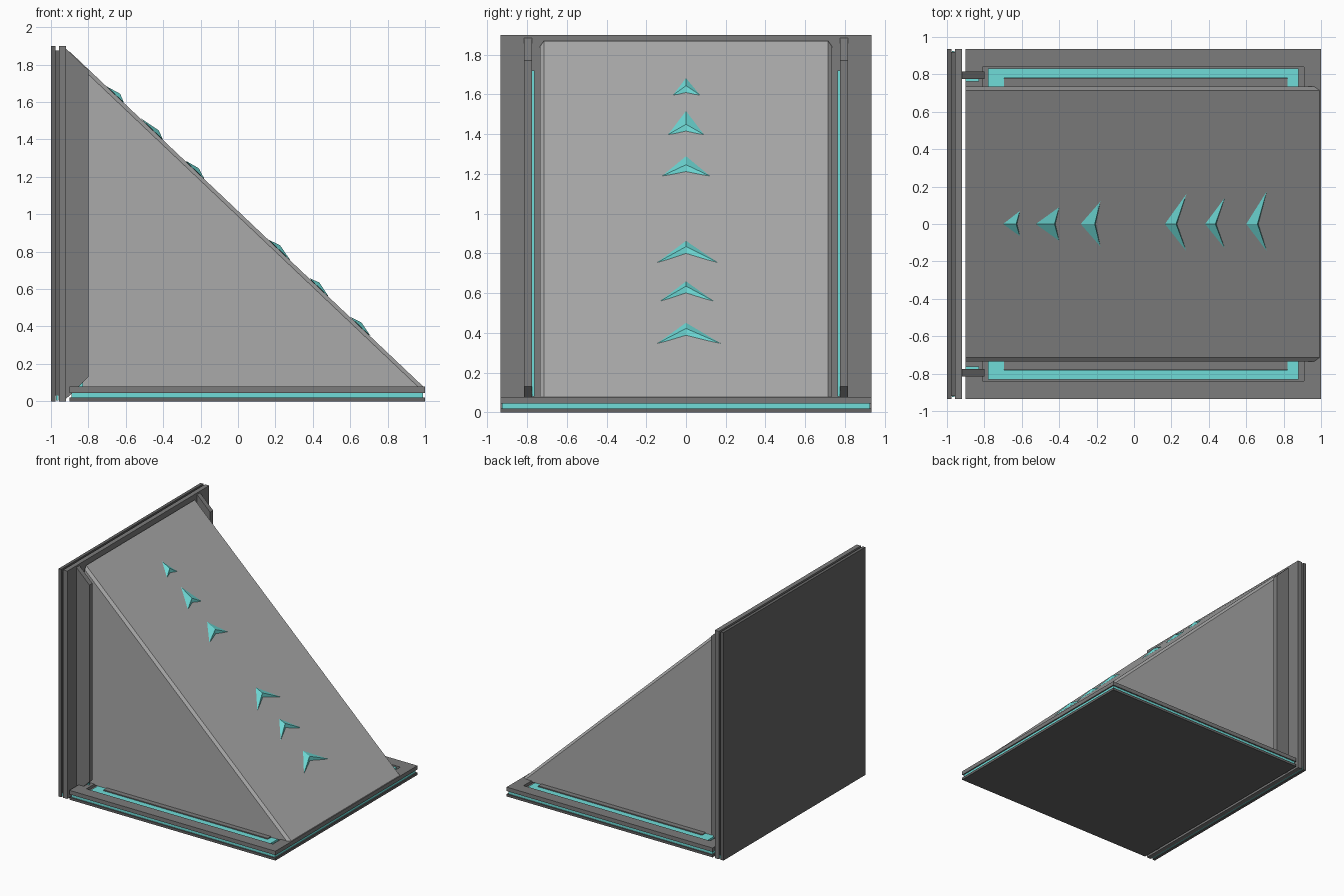
import bpy, bmesh

if "Cube" in bpy.data.objects:
    bpy.data.objects.remove(bpy.data.objects["Cube"])


def material(name, rgb):
    m = bpy.data.materials.new(name)
    m.diffuse_color = (*rgb, 1)
    m.use_nodes = True
    m.node_tree.nodes["Principled BSDF"].inputs["Base Color"].default_value = m.diffuse_color
    return m


DARK = material("dark_grey", (0.13, 0.13, 0.13))
MID = material("mid_grey", (0.2, 0.2, 0.2))
LIGHT = material("light_grey", (0.4, 0.4, 0.4))
TEAL = material("teal", (0.16, 0.72, 0.69))


def finish(bm, name, mat):
    bmesh.ops.recalc_face_normals(bm, faces=bm.faces)
    me = bpy.data.meshes.new(name)
    bm.to_mesh(me)
    bm.free()
    ob = bpy.data.objects.new(name, me)
    if mat:
        me.materials.append(mat)
    bpy.context.collection.objects.link(ob)
    return ob


def prism(name, profile, y0, y1, mat):
    """Extrude an x-z profile from y0 to y1."""
    bm = bmesh.new()
    f = bm.faces.new([bm.verts.new((x, y0, z)) for x, z in profile])
    ext = bmesh.ops.extrude_face_region(bm, geom=[f])["geom"]
    for v in ext:
        if isinstance(v, bmesh.types.BMVert):
            v.co.y = y1
    return finish(bm, name, mat)


def box(name, x0, x1, y0, y1, z0, z1, mat):
    return prism(name, [(x0, z0), (x1, z0), (x1, z1), (x0, z1)], y0, y1, mat)


def cut(ob, cutter):
    mod = ob.modifiers.new("slot", "BOOLEAN")
    mod.object = cutter
    mod.operation = "DIFFERENCE"
    mod.solver = "EXACT"
    cutter.hide_render = True
    cutter.hide_set(True)


W = 0.935

# Layered base: bottom slab, glowing band, top slab
box("base_bottom", -0.9, 1.0, -W, W, 0, 0.02, DARK)
box("base_band", -0.89, 0.99, -W + 0.01, W - 0.01, 0.02, 0.045, TEAL)
top = box("base_top", -0.9, 1.0, -W, W, 0.045, 0.078, MID)

# Layered back wall
box("wall_outer", -1.0, -0.975, -W, W, 0, 1.9, DARK)
box("wall_core", -0.975, -0.958, -W + 0.015, W - 0.015, 0.03, 1.875, DARK)
box("wall_inner", -0.958, -0.92, -W, W, 0, 1.9, MID)
box("wall_foot_light", -0.974, -0.959, -W + 0.01, W - 0.01, 0.005, 0.03, TEAL)

# Ramp with chamfered slope edges
ramp = prism("ramp", [(-0.9, 0.07), (1.0, 0.07), (-0.9, 1.87)], -0.735, 0.735, LIGHT)
bm = bmesh.new()
bm.from_mesh(ramp.data)
slope = [e for e in bm.edges
         if abs(e.verts[0].co.y - e.verts[1].co.y) < 1e-4
         and abs(e.verts[0].co.x - e.verts[1].co.x) > 1
         and abs(e.verts[0].co.z - e.verts[1].co.z) > 1]
bmesh.ops.bevel(bm, geom=slope, offset=0.02, segments=1, affect="EDGES")
bm.to_mesh(ramp.data)
bm.free()

for s, side in ((-1, "right"), (1, "left")):
    # Recessed light channel beside the ramp
    cut(top, box(f"slot_cutter_{side}", -0.81, 0.91, s * 0.70, s * 0.84, 0.055, 0.1, None))
    box(f"channel_light_{side}", -0.78, 0.88, s * 0.78, s * 0.832, 0.055, 0.07, TEAL)
    for n, (a, b) in enumerate(((-0.78, -0.695), (0.82, 0.88))):
        box(f"channel_tab_{side}_{n}", a, b, s * 0.72, s * 0.78, 0.055, 0.07, TEAL)
    box(f"channel_lip_{side}", -0.695, 0.82, s * 0.73, s * 0.778, 0.055, 0.077, MID)
    # Bracket tying the wall to the ramp, with a light on its inner side
    prism(f"wall_bracket_{side}",
          [(-0.925, 0.01), (-0.9, 0.03), (-0.8, 0.13), (-0.8, 1.77), (-0.925, 1.89)],
          s * 0.775, s * 0.815, MID)
    box(f"bracket_light_{side}", -0.9, -0.83, s * 0.762, s * 0.776, 0.08, 1.72, TEAL)


def slope_z(x):
    return 1.87 - (x + 0.9) * 1.8 / 1.9


# Raised arrows pointing up the ramp: tip, notch, wing x, left and right half width
ARROWS = [(-0.70, -0.63, -0.61, 0.07, 0.065), (-0.525, -0.425, -0.40, 0.09, 0.09),
          (-0.285, -0.21, -0.18, 0.12, 0.12), (0.165, 0.225, 0.28, 0.16, 0.145),
          (0.38, 0.435, 0.485, 0.14, 0.13), (0.60, 0.66, 0.71, 0.175, 0.145)]
for i, (tip, notch, wing, left, right) in enumerate(ARROWS):
    bm = bmesh.new()
    t, l, n, r, h = [bm.verts.new((x, y, slope_z(x) + dz)) for x, y, dz in
                     ((tip, 0, 0.002), (wing, left, 0.002), (notch + 0.005, 0, -0.004),
                      (wing, -right, 0.002), (notch, 0, 0.03))]
    for f in ((t, l, h), (t, h, r), (l, n, h), (r, h, n), (t, n, l), (t, r, n)):
        bm.faces.new(f)
    finish(bm, f"arrow_{i + 1}", TEAL)
